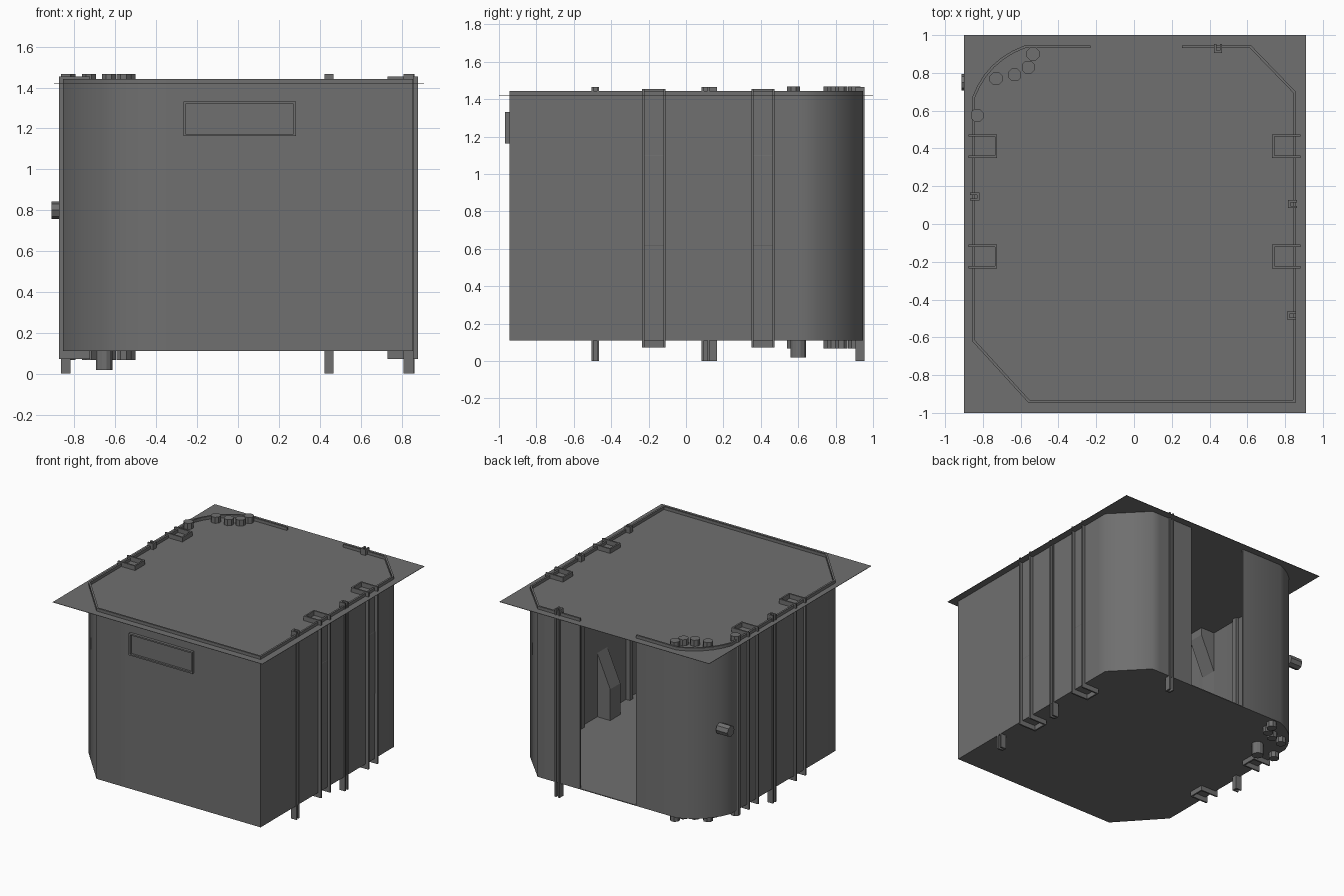
import bpy, bmesh, math
from mathutils import Vector

if "Cube" in bpy.data.objects:
    bpy.data.objects.remove(bpy.data.objects["Cube"])

BOTTOM, TOP = 0.11, 1.443      # wall heights
dark = bpy.data.materials.new("dark_grey")
dark.diffuse_color = (0.16, 0.16, 0.16, 1)
dark.use_nodes = True
dark.node_tree.nodes["Principled BSDF"].inputs["Base Color"].default_value = dark.diffuse_color


def make_object(name, bm, smooth=None):
    bmesh.ops.recalc_face_normals(bm, faces=bm.faces)
    mesh = bpy.data.meshes.new(name)
    bm.to_mesh(mesh)
    bm.free()
    mesh.materials.append(dark)
    ob = bpy.data.objects.new(name, mesh)
    bpy.context.collection.objects.link(ob)
    if smooth:
        bpy.ops.object.select_all(action='DESELECT')
        ob.select_set(True)
        bpy.context.view_layer.objects.active = ob
        bpy.ops.object.shade_smooth_by_angle(angle=math.radians(smooth))
    return ob


def loft(name, rings, smooth=None):
    """Join closed rings of 3D points into a capped solid."""
    bm = bmesh.new()
    vs = [[bm.verts.new(p) for p in ring] for ring in rings]
    n = len(vs[0])
    for a, b in zip(vs, vs[1:]):
        for i in range(n):
            j = (i + 1) % n
            bm.faces.new((a[i], a[j], b[j], b[i]))
    bm.faces.new(vs[0][::-1])
    bm.faces.new(vs[-1])
    return make_object(name, bm, smooth)


def prism(name, pts, z0, z1, smooth=None):
    """Extrude a closed plan outline between two heights."""
    return loft(name, [[(x, y, z) for x, y in pts] for z in (z0, z1)], smooth)


def corner(a, b, bulge, n=6):
    """Curved corner from a to b; bulge is the height of the arc over the chord."""
    a, b = Vector(a), Vector(b)
    d = b - a
    out = Vector((-d.y, d.x)).normalized()
    if out.dot(a + b) < 0:
        out = -out
    return [tuple(a.lerp(b, i / n) + out * bulge * 4 * (i / n) * (1 - i / n))
            for i in range(n + 1)]


def tube(name, x, y, r, z0, z1, sides=8):
    pts = [(x + r * math.cos(2 * math.pi * i / sides + math.pi / sides),
            y + r * math.sin(2 * math.pi * i / sides + math.pi / sides)) for i in range(sides)]
    return prism(name, pts, z0, z1)


def channel(name, cx, cy, w, d, sections, turn=0, t=0.012):
    """U-shaped channel open to +x, turned about z.
    sections: (height, shift of the back towards the open side)."""
    a, b = d / 2, w / 2
    c, s = math.cos(turn), math.sin(turn)
    rings = []
    for z, shift in sections:
        k = -a + shift
        pts = [(k, -b), (a, -b), (a, -b + t), (k + t, -b + t),
               (k + t, b - t), (a, b - t), (a, b), (k, b)]
        rings.append([(cx + x * c - y * s, cy + x * s + y * c, z) for x, y in pts])
    return loft(name, rings)


# Wall outline, running from one side of the doorway round to the other
outline = ([(0.255, 0.945), (0.55, 0.945), (0.62, 0.945), (0.857, 0.7), (0.857, 0.62),
            (0.857, -0.945), (-0.3, -0.945), (-0.56, -0.945), (-0.857, -0.62), (-0.857, -0.5)]
           + corner((-0.857, 0.67), (-0.58, 0.945), 0.045)
           + [(-0.23, 0.945)])

# Thin walls: outer outline plus inward offset
normals = []
for i, p in enumerate(outline):
    p = Vector(p)
    dirs = []
    if i > 0:
        dirs.append((p - Vector(outline[i - 1])).normalized())
    if i < len(outline) - 1:
        dirs.append((Vector(outline[i + 1]) - p).normalized())
    ns = [Vector((d.y, -d.x)) for d in dirs]
    n = sum(ns, Vector((0, 0))).normalized()
    normals.append(n / n.dot(ns[0]))
inner = [tuple(Vector(p) + n * 0.014) for p, n in zip(outline, normals)]
prism("cabin_walls", outline + inner[::-1], BOTTOM, TOP, 55)

# Floor panel and overhanging ceiling sheet
prism("floor", outline, BOTTOM, BOTTOM + 0.006)
prism("ceiling_sheet", [(-0.9, -1), (0.91, -1), (0.91, 1), (-0.9, 1)], 1.417, 1.42)

# Rectangular service ducts, two on each side, pinched flat at mid height
duct = ((0.072, 0), (0.36, 0), (0.62, 0.115), (1.1, 0.115), (1.36, 0), (1.455, 0))
for side, label in ((1, "right"), (-1, "left")):
    for k, y in enumerate((-0.172, 0.412)):
        channel(f"{label}_duct_{k + 1}", side * 0.803 + 0.003, y, 0.125, 0.15, duct,
                0 if side > 0 else math.pi)

# Structural posts reaching the ground
for k, (x, y, turn) in enumerate(((0.834, -0.485, 0), (0.84, 0.105, 0),
                                  (-0.843, 0.145, math.pi), (0.445, 0.93, math.pi / 2))):
    channel(f"post_{k + 1}", x, y, 0.042, 0.048, ((0, 0), (1.466, 0)), turn)

# Vertical pipes clustered in the back left corner
for k, (x, y) in enumerate(((-0.73, 0.77), (-0.632, 0.79), (-0.56, 0.83),
                            (-0.535, 0.9), (-0.83, 0.575))):
    tube(f"pipe_{k + 1}", x, y, 0.037, 0.066, 1.467)
tube("drain_pipe", -0.655, 0.6, 0.042, 0.018, BOTTOM + 0.01, 12)

# Pipe stub on the left wall
bm = bmesh.new()
bmesh.ops.create_cone(bm, cap_ends=True, segments=8, radius1=0.043, radius2=0.043, depth=0.1)
stub = make_object("outlet_stub", bm)
stub.rotation_euler = (math.pi / 2, 0, math.pi / 2)
stub.location = (-0.863, 0.75, 0.8)

# Front vent: frame with recessed panel
bm = bmesh.new()
bmesh.ops.create_cube(bm, size=1)
bmesh.ops.scale(bm, vec=(0.55, 0.03, 0.17), verts=bm.verts)
bmesh.ops.translate(bm, vec=(0.008, -0.952, 1.247), verts=bm.verts)
bm.normal_update()
front = [f for f in bm.faces if f.normal.y < -0.9]
bmesh.ops.inset_region(bm, faces=front, thickness=0.016)
panel = bmesh.ops.extrude_discrete_faces(bm, faces=front)['faces'][0]
bmesh.ops.translate(bm, vec=(0, 0.016, 0), verts=panel.verts)
make_object("front_vent", bm)
